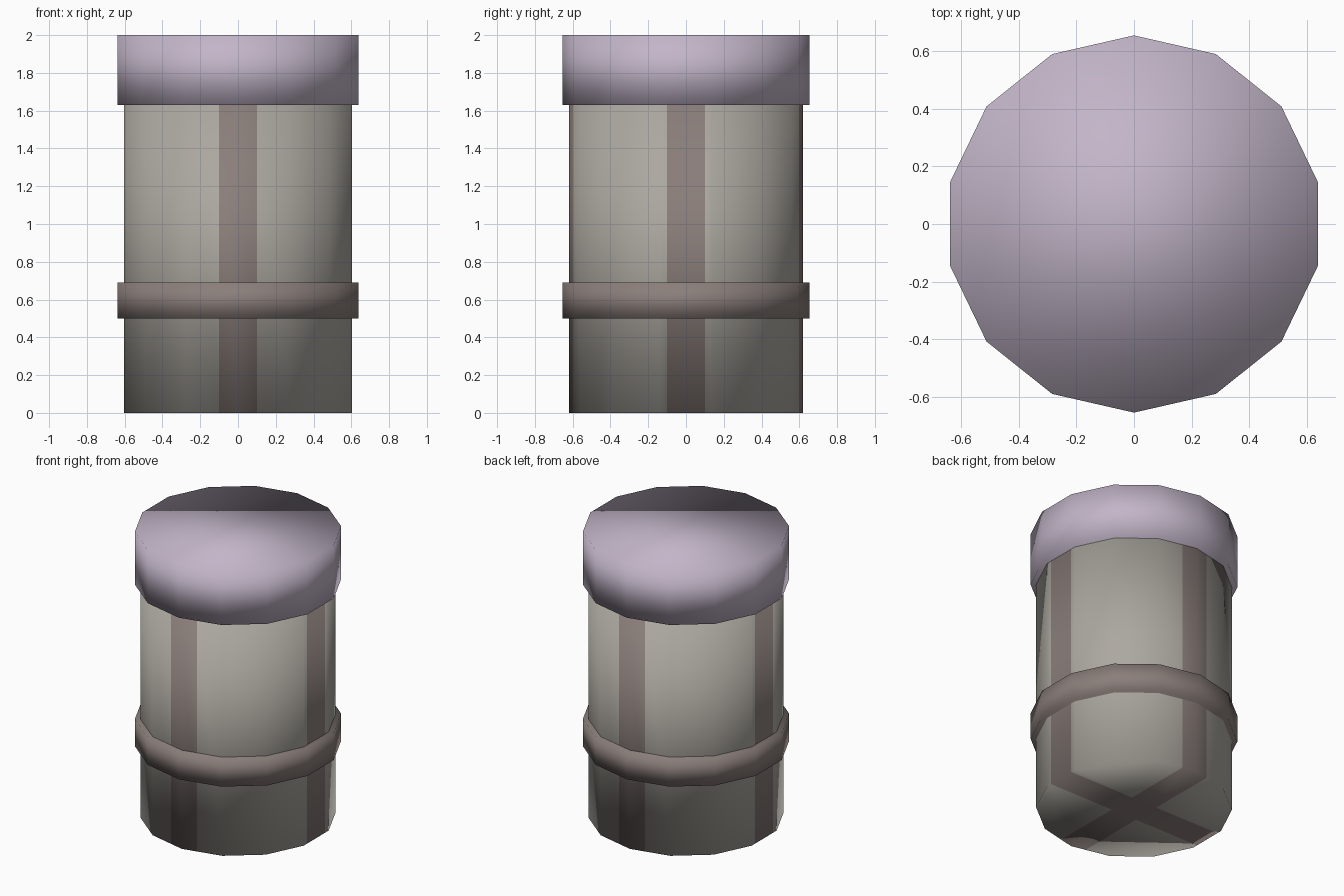
import bpy, bmesh, math

if "Cube" in bpy.data.objects:
    bpy.data.objects.remove(bpy.data.objects["Cube"])

SIDES = 14


def srgb(r, g, b):
    def lin(c):
        c /= 255
        return c / 12.92 if c <= 0.04045 else ((c + 0.055) / 1.055) ** 2.4
    return (lin(r), lin(g), lin(b), 1)


def material(name, rgb):
    m = bpy.data.materials.new(name)
    m.diffuse_color = srgb(*rgb)
    m.use_nodes = True
    m.node_tree.nodes["Principled BSDF"].inputs["Base Color"].default_value = m.diffuse_color
    return m


grey = material("warm grey", (172, 168, 160))
brown = material("grey brown", (138, 126, 122))
lilac = material("pale lilac", (194, 181, 200))


def drum(name, radius, z0, z1, mats, stripe=0):
    """Fourteen-sided closed drum with a corner at the front and back."""
    bm = bmesh.new()
    rings = []
    for z in (z0, z1):
        rings.append([bm.verts.new((radius * math.sin(a), radius * math.cos(a), z))
                      for a in (2 * math.pi * i / SIDES for i in range(SIDES))])
    low, high = rings
    bm.faces.new(low)
    bm.faces.new(high)
    for i in range(SIDES):
        j = (i + 1) % SIDES
        bm.faces.new((low[i], low[j], high[j], high[i]))
    bmesh.ops.recalc_face_normals(bm, faces=bm.faces)
    # Cut flush stripes that run up the four sides and cross underneath
    if stripe:
        for axis in ((1, 0, 0), (0, 1, 0)):
            for s in (-stripe, stripe):
                bmesh.ops.bisect_plane(bm, geom=bm.verts[:] + bm.edges[:] + bm.faces[:],
                                       plane_co=[s * c for c in axis], plane_no=axis)
        for f in bm.faces:
            c = f.calc_center_median()
            if min(abs(c.x), abs(c.y)) < stripe - 0.001:
                f.material_index = 1
    for f in bm.faces:
        f.smooth = True
    mesh = bpy.data.meshes.new(name)
    bm.to_mesh(mesh)
    bm.free()
    for m in mats:
        mesh.materials.append(m)
    ob = bpy.data.objects.new(name, mesh)
    bpy.context.collection.objects.link(ob)
    return ob


# Striped body, raised band and lid
drum("body", 0.62, 0, 1.64, (grey, brown), stripe=0.1)
drum("band", 0.655, 0.50, 0.69, (brown,))
drum("lid", 0.655, 1.63, 2.0, (lilac,))
